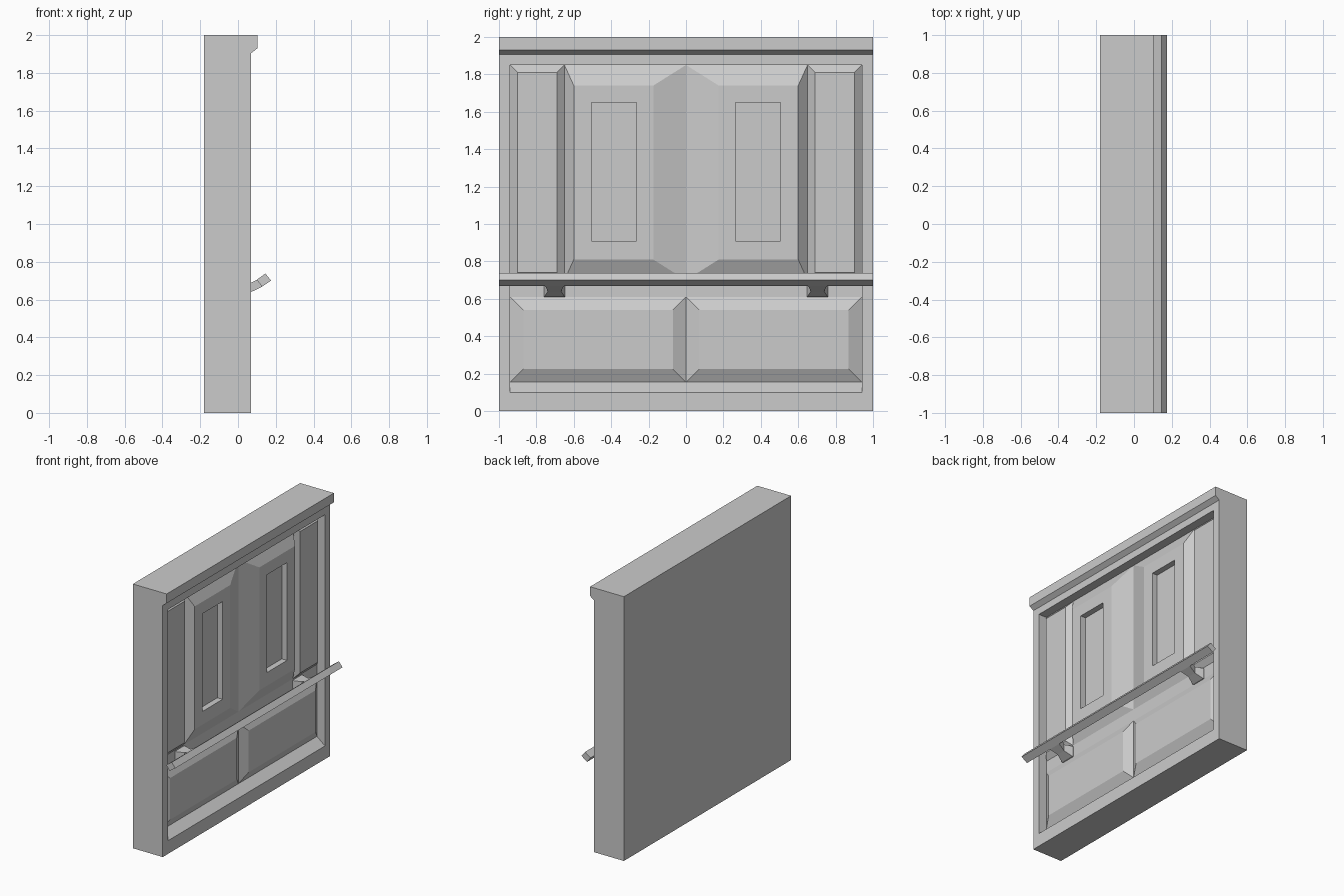
import bpy, bmesh

if "Cube" in bpy.data.objects:
    bpy.data.objects.remove(bpy.data.objects["Cube"])


def rect(x, y0, y1, z0, z1, x_top=None):
    """Rectangular section facing +x; x_top lets the upper edge lean."""
    t = x if x_top is None else x_top
    return [(x, y0, z0), (x, y1, z0), (t, y1, z1), (t, y0, z1)]


def loft(name, rings, mirror=False):
    """Closed solid skinned through rings of equal point count."""
    bm = bmesh.new()
    rows = [[bm.verts.new(p) for p in r] for r in rings]
    n = len(rows[0])
    bm.faces.new(rows[0])
    bm.faces.new(rows[-1])
    for a, b in zip(rows, rows[1:]):
        for i in range(n):
            j = (i + 1) % n
            bm.faces.new((a[i], a[j], b[j], b[i]))
    bmesh.ops.recalc_face_normals(bm, faces=bm.faces)
    me = bpy.data.meshes.new(name)
    bm.to_mesh(me)
    bm.free()
    ob = bpy.data.objects.new(name, me)
    bpy.context.collection.objects.link(ob)
    if mirror:
        m = ob.modifiers.new("Mirror", 'MIRROR')
        m.use_axis = (False, True, False)
        m.use_mirror_merge = False
    return ob


def extrude_y(name, profile, half=1.0):
    """Extrude an (x, z) profile across the full width."""
    return loft(name, [[(x, s * half, z) for x, z in profile] for s in (-1, 1)])


BURY = -0.02   # panel backs are sunk into the wall
FLOOR = 0.003  # recess floor

# Wall slab with recessed opening and sloped sill
loft("wall_frame", [
    rect(-0.18, -1, 1, 0, 2),
    rect(0.07, -1, 1, 0, 2),
    rect(0.07, -0.94, 0.94, 0.10, 1.85),
    rect(FLOOR, -0.94, 0.94, 0.155, 1.85)])

# Cornice along the top
extrude_y("cornice", [(0.07, 1.905), (0.103, 1.93), (0.103, 2.0), (0.07, 2.0)])

# Upper raised panels with window recesses
loft("upper_panel", [
    rect(BURY, 0, 0.65, 0.70, 1.85),
    rect(FLOOR, 0, 0.65, 0.70, 1.85),
    rect(0.057, 0.175, 0.60, 0.81, 1.74),
    rect(0.057, 0.265, 0.505, 0.91, 1.65),
    rect(0.013, 0.265, 0.505, 0.91, 1.65)], mirror=True)

# Narrow side panels
loft("side_panel", [
    rect(BURY, 0.65, 0.94, 0.70, 1.85),
    rect(FLOOR, 0.65, 0.94, 0.70, 1.85),
    rect(0.038, 0.69, 0.90, 0.74, 1.81)], mirror=True)

# Lower raised panels
loft("lower_panel", [
    rect(BURY, 0, 0.94, 0.155, 0.61),
    rect(FLOOR, 0, 0.94, 0.155, 0.61),
    rect(0.04, 0.07, 0.87, 0.225, 0.54)], mirror=True)

# Tilted handrail
extrude_y("handrail", [(0.127, 0.668), (0.175, 0.70), (0.145, 0.738), (0.10, 0.705)])

# Waisted rail brackets
loft("rail_bracket", [
    rect(BURY, 0.648, 0.758, 0.61, 0.69),
    rect(0.015, 0.648, 0.758, 0.61, 0.69),
    rect(0.07, 0.668, 0.738, 0.64, 0.69),
    rect(0.127, 0.653, 0.753, 0.668, 0.705, 0.10)], mirror=True)
